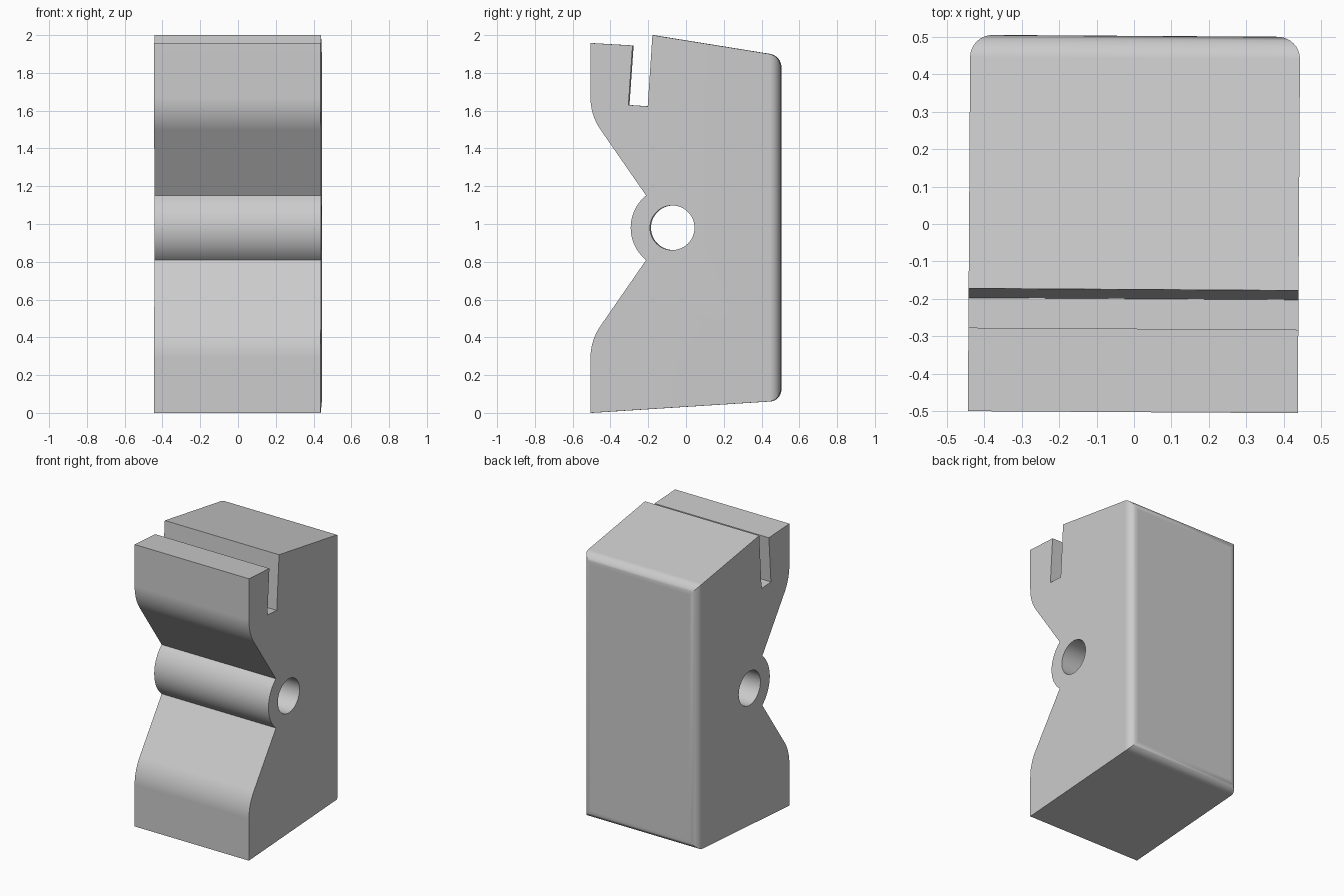
import bpy
import bmesh
from math import cos, sin, radians
from mathutils import Matrix

if "Cube" in bpy.data.objects:
    bpy.data.objects.remove(bpy.data.objects["Cube"], do_unlink=True)

HALF_WIDTH = 0.441
FRONT, BACK = -0.503, 0.503
PIVOT_Y, PIVOT_Z = -0.07, 0.98
BOSS_R, HOLE_R = 0.22, 0.118
BEND_R, SLOPE = 0.30, 35
TWIST = Matrix.Rotation(radians(-0.36), 4, "Z")

grey = bpy.data.materials.new("plain grey")
grey.use_nodes = True
colour = (0.6, 0.6, 0.6, 1)
grey.diffuse_color = colour
grey.node_tree.nodes["Principled BSDF"].inputs["Base Color"].default_value = colour


def arc(cy, cz, r, start, end, steps):
    """Points on an arc in the side plane, angles in degrees."""
    angles = [radians(start + (end - start) * i / steps) for i in range(steps + 1)]
    return [(cy + r * cos(a), cz + r * sin(a)) for a in angles]


def make_object(name, bm):
    bmesh.ops.recalc_face_normals(bm, faces=bm.faces)
    mesh = bpy.data.meshes.new(name)
    bm.to_mesh(mesh)
    bm.free()
    mesh.materials.append(grey)
    obj = bpy.data.objects.new(name, mesh)
    bpy.context.collection.objects.link(obj)
    return obj


def extrude_profile(points, half):
    """Extrude a side profile evenly to both sides."""
    bm = bmesh.new()
    face = bm.faces.new([bm.verts.new((-half, y, z)) for y, z in points])
    out = bmesh.ops.extrude_face_region(bm, geom=[face], use_keep_orig=True)
    moved = [v for v in out["geom"] if isinstance(v, bmesh.types.BMVert)]
    bmesh.ops.translate(bm, verts=moved, vec=(2 * half, 0, 0))
    return bm


# Side profile: lower bend, round boss, upper bend, slotted top, plain back
profile = [(FRONT, 0)]
profile += arc(FRONT + BEND_R, 0.29, BEND_R, 180, 180 - SLOPE, 10)
profile += arc(PIVOT_Y, PIVOT_Z, BOSS_R, 231, 129, 20)
profile += arc(FRONT + BEND_R, 1.67, BEND_R, 180 + SLOPE, 180, 10)
profile += [(FRONT, 1.958), (-0.28, 1.945), (-0.302, 1.63), (-0.2, 1.623),
            (-0.175, 2.0), (BACK, 1.891), (BACK, 0.064)]

# Block with rounded edges around its back face
bm = extrude_profile(profile, HALF_WIDTH)
back_edges = [e for e in bm.edges if all(v.co.y > BACK - 0.001 for v in e.verts)]
bmesh.ops.bevel(bm, geom=back_edges, offset=0.06, segments=8,
                profile=0.5, affect="EDGES")
bm.transform(TWIST)
block = make_object("notched_block", bm)

# Pivot hole bored through the boss
bm = extrude_profile(arc(PIVOT_Y, PIVOT_Z, HOLE_R, 0, 352.5, 47), 0.6)
bm.transform(TWIST)
cutter = make_object("pivot_hole_cutter", bm)
cutter.hide_render = True
bore = block.modifiers.new("pivot hole", "BOOLEAN")
bore.operation = "DIFFERENCE"
bore.solver = "EXACT"
bore.object = cutter

bpy.ops.object.select_all(action="DESELECT")
block.select_set(True)
bpy.context.view_layer.objects.active = block
bpy.ops.object.modifier_apply(modifier=bore.name)
bpy.data.objects.remove(cutter, do_unlink=True)

# Smooth curves, crisp corners, flat large faces
bpy.ops.object.shade_smooth_by_angle(angle=radians(30))
weighted = block.modifiers.new("flat face normals", "WEIGHTED_NORMAL")
weighted.keep_sharp = True
